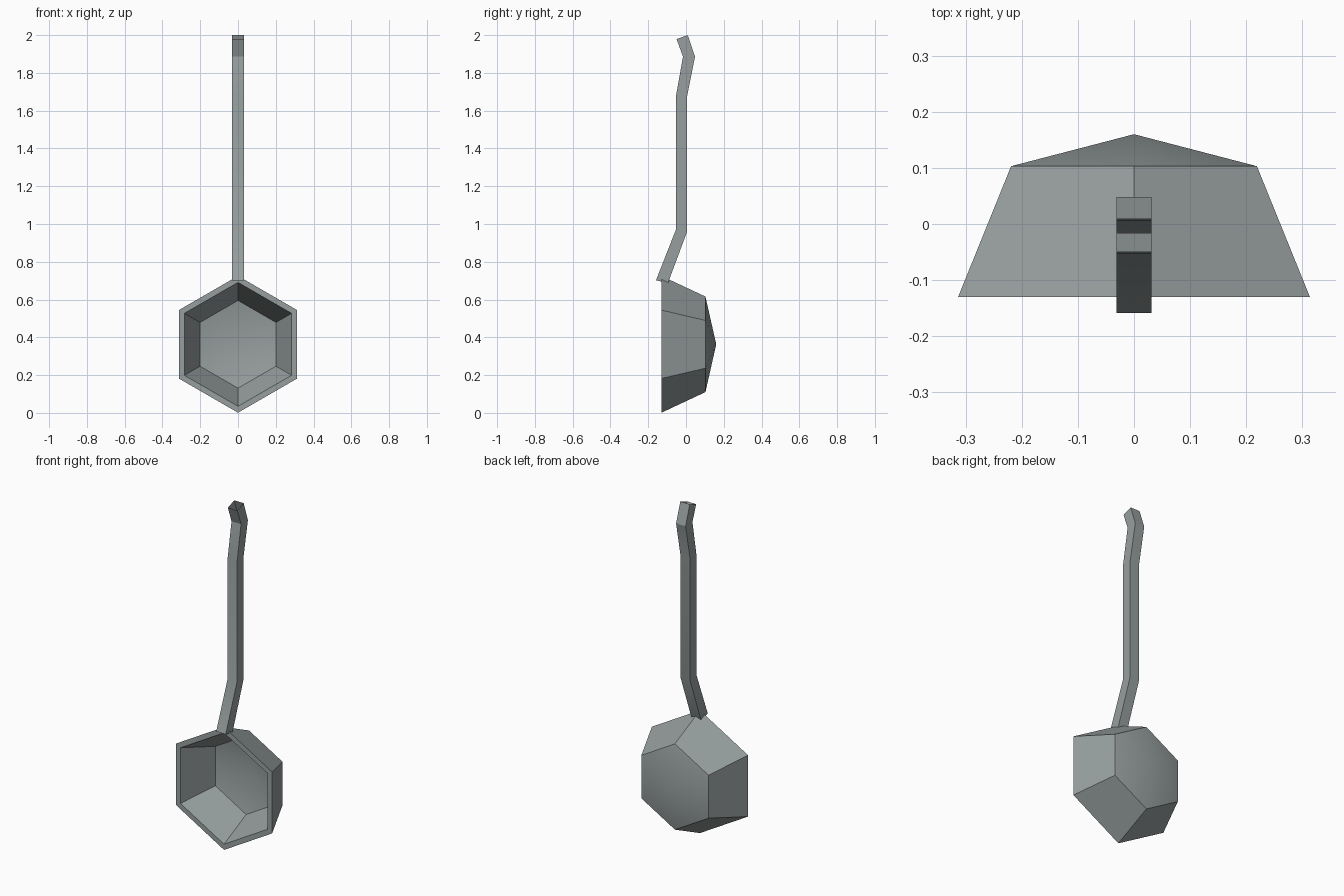
import bpy, bmesh, math

if "Cube" in bpy.data.objects:
    bpy.data.objects.remove(bpy.data.objects["Cube"])

steel = bpy.data.materials.new("grey steel")
steel.diffuse_color = (0.31, 0.345, 0.345, 1)
steel.use_nodes = True
steel.node_tree.nodes["Principled BSDF"].inputs["Base Color"].default_value = steel.diffuse_color


def finish(bm, name):
    """Turn a bmesh into a named object with smooth shading and sharp creases."""
    mesh = bpy.data.meshes.new(name)
    bm.to_mesh(mesh)
    bm.free()
    mesh.materials.append(steel)
    ob = bpy.data.objects.new(name, mesh)
    bpy.context.collection.objects.link(ob)
    bpy.ops.object.select_all(action='DESELECT')
    ob.select_set(True)
    bpy.context.view_layer.objects.active = ob
    bpy.ops.object.shade_smooth_by_angle(angle=math.radians(30))
    return ob


# Bowl: hexagonal shell running inner tip -> inner floor -> rim -> outside -> outer tip
CENTRE_Z = 0.363
bm = bmesh.new()
rings = []
for y, radius in [(0.076, 0.232), (-0.13, 0.328), (-0.13, 0.362), (0.103, 0.253)]:
    rings.append([bm.verts.new((radius * math.sin(i * math.pi / 3), y,
                                CENTRE_Z + radius * math.cos(i * math.pi / 3)))
                  for i in range(6)])
inner_tip = bm.verts.new((0, 0.128, CENTRE_Z))
outer_tip = bm.verts.new((0, 0.16, CENTRE_Z))
for i in range(6):
    j = (i + 1) % 6
    for a, b in zip(rings, rings[1:]):
        bm.faces.new((a[i], a[j], b[j], b[i]))
    bm.faces.new((inner_tip, rings[0][j], rings[0][i]))
    bm.faces.new((outer_tip, rings[-1][i], rings[-1][j]))
bmesh.ops.recalc_face_normals(bm, faces=bm.faces)
finish(bm, "ladle_bowl")

# Handle: bent square tube with open ends, from front and back (y, z) profiles
front = [(-0.159, 0.702), (-0.053, 0.971), (-0.053, 1.678), (-0.016, 1.886), (-0.05, 1.979)]
back = [(-0.096, 0.686), (0.005, 0.957), (0.005, 1.672), (0.048, 1.886), (0.009, 2.0)]
HALF = 0.031
bm = bmesh.new()
sections = []
for (fy, fz), (by, bz) in zip(front, back):
    sections.append([bm.verts.new(p) for p in ((-HALF, fy, fz), (HALF, fy, fz),
                                              (HALF, by, bz), (-HALF, by, bz))])
for a, b in zip(sections, sections[1:]):
    for i in range(4):
        j = (i + 1) % 4
        bm.faces.new((a[i], a[j], b[j], b[i]))
finish(bm, "ladle_handle")
